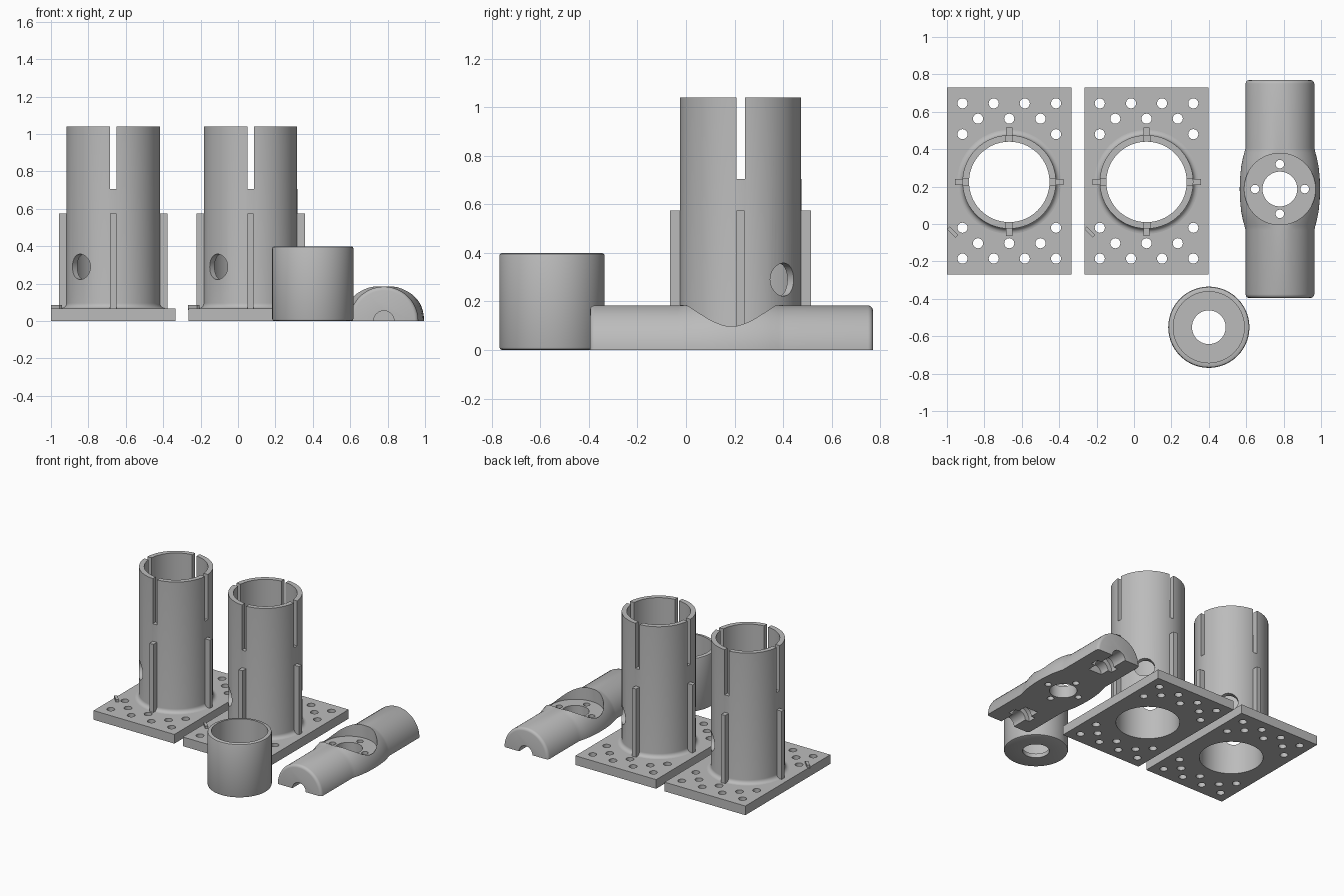
import bpy, bmesh, math
from mathutils import Matrix, Vector

cube = bpy.data.objects.get("Cube")
if cube:
    bpy.data.objects.remove(cube)

grey = bpy.data.materials.new("plain_grey")
grey.use_nodes = True
grey.diffuse_color = (0.5, 0.5, 0.5, 1)
grey.node_tree.nodes["Principled BSDF"].inputs["Base Color"].default_value = (0.5, 0.5, 0.5, 1)


def finish(bm, name):
    bmesh.ops.recalc_face_normals(bm, faces=bm.faces)
    me = bpy.data.meshes.new(name)
    bm.to_mesh(me)
    bm.free()
    me.materials.append(grey)
    ob = bpy.data.objects.new(name, me)
    bpy.context.collection.objects.link(ob)
    return ob


def box(name, centre, size, angle=0):
    bm = bmesh.new()
    m = Matrix.Translation(centre) @ Matrix.Rotation(angle, 4, 'Z') @ Matrix.Diagonal((*size, 1))
    bmesh.ops.create_cube(bm, size=1, matrix=m)
    return finish(bm, name)


def rod(name, centre, radius, length, axis=(0, 0, 1), sides=32):
    bm = bmesh.new()
    turn = Vector((0, 0, 1)).rotation_difference(Vector(axis)).to_matrix().to_4x4()
    bmesh.ops.create_cone(bm, cap_ends=True, segments=sides, radius1=radius, radius2=radius,
                          depth=length, matrix=Matrix.Translation(centre) @ turn)
    return finish(bm, name)


def skin(bm, rings, closed):
    """Join neighbouring rings of vertices with quads."""
    n = len(rings[0])
    last = len(rings) if closed else len(rings) - 1
    for i in range(last):
        a, b = rings[i], rings[(i + 1) % len(rings)]
        for j in range(n):
            k = (j + 1) % n
            bm.faces.new((a[j], a[k], b[k], b[j]))


def lathe(name, profile, x, y, sides=96):
    bm = bmesh.new()
    rings = []
    for s in range(sides):
        t = math.tau * s / sides
        rings.append([bm.verts.new((x + r * math.cos(t), y + r * math.sin(t), z)) for r, z in profile])
    skin(bm, rings, True)
    return finish(bm, name)


def cut(ob, cutters):
    """Subtract each cutter, keep the result and drop the cutter."""
    for c in cutters:
        c.hide_render = True
        mod = ob.modifiers.new("cut", 'BOOLEAN')
        mod.operation, mod.solver, mod.object = 'DIFFERENCE', 'EXACT', c
        dg = bpy.context.evaluated_depsgraph_get()
        dg.update()
        me = bpy.data.meshes.new_from_object(ob.evaluated_get(dg))
        ob.modifiers.clear()
        ob.data = me
        bpy.data.objects.remove(c)


def smooth(ob):
    ob.data.shade_smooth()
    ob.data.set_sharp_from_angle(angle=math.radians(32))


# Two flanged tubes
PLATE_TOP, RIB_TOP, SLOT_Z, TUBE_TOP = 0.068, 0.575, 0.705, 1.04
BORE, OUTER, TUBE_Y = 0.215, 0.25, 0.225


def flanged_tube(x, side):
    y = TUBE_Y
    # Drilled plate
    plate = box(side + "_mounting_plate", (x, 0.23, PLATE_TOP / 2), (0.665, 1.0, PLATE_TOP))
    holes = [rod("bore", (x, y, 0), BORE, 1, sides=96)]
    rows = [(0.415, (-0.25, -0.083, 0.083, 0.25)), (0.333, (-0.167, 0, 0.167)), (0.25, (-0.25, 0.25))]
    for dy, columns in rows:
        for sign in (-1, 1):
            holes += [rod("hole", (x + dx, 0.23 + sign * dy, 0), 0.027, 1, sides=24) for dx in columns]
    cut(plate, holes)
    smooth(plate)

    # Tube with a filleted foot
    f = 0.028
    foot = [(OUTER + f - f * math.sin(a), PLATE_TOP + f - f * math.cos(a))
            for a in (math.pi / 2 * i / 6 for i in range(7))]
    profile = [(BORE, PLATE_TOP - 0.01), (OUTER + f, PLATE_TOP - 0.01), *foot,
               (OUTER, TUBE_TOP), (BORE, TUBE_TOP)]
    tube = lathe(side + "_tube", profile, x, y)
    slot_mid, slot_h = (SLOT_Z + 1.2) / 2, 1.2 - SLOT_Z
    cut(tube, [box("slot", (x, y, slot_mid), (0.035, 0.7, slot_h)),
               box("slot", (x, y, slot_mid), (0.7, 0.035, slot_h)),
               rod("cross_hole", (x, y, 0.29), 0.068, 0.9, (1, 1, 0), 48)])
    smooth(tube)

    # Outer ribs
    for i in range(4):
        a = i * math.pi / 2
        mid = (x + 0.265 * math.cos(a), y + 0.265 * math.sin(a), (RIB_TOP + 0.05) / 2)
        box(f"{side}_rib_{i + 1}", mid, (0.05, 0.033, RIB_TOP - 0.05), a)

    # Small raised bar on the plate corner
    box(side + "_marker_bar", (x - 0.303, -0.043, 0.073), (0.065, 0.02, 0.026), -math.pi / 4)


flanged_tube(-0.667, "right")
flanged_tube(0.067, "left")

# Open cup with a hole in its floor
cup = lathe("cup", [(0.09, 0), (0.205, 0), (0.214, 0.004), (0.217, 0.012), (0.217, 0.388),
                    (0.214, 0.396), (0.205, 0.4), (0.19, 0.4), (0.19, 0.03), (0.09, 0.03)], 0.4, -0.552)
smooth(cup)

# Half-round handle with a wider middle
HX, HY, HALF, R = 0.78, 0.187, 0.583, 0.184
bulge = [(0.22, R), (0.195, 0.19), (0.165, 0.198), (0.12, 0.207), (0.06, 0.213)]
ends = [(HALF, R - 0.02), (HALF - 0.003, R - 0.01), (HALF - 0.01, R - 0.003), (HALF - 0.02, R)]
half = ends + bulge
stations = [(-d, r) for d, r in half] + [(0, 0.215)] + [(d, r) for d, r in reversed(half)]
bm = bmesh.new()
rings = []
for d, r in stations:
    arc = [math.pi * i / 48 for i in range(49)]
    rings.append([bm.verts.new((HX + r * math.cos(a), HY + d, min(r * math.sin(a), 0.185))) for a in arc])
skin(bm, rings, False)
bm.faces.new(rings[0])
bm.faces.new(rings[-1])
handle = finish(bm, "half_round_handle")

# Round seat, centre hole, screw holes and end channels
cutters = [rod("seat", (HX, HY, 0.59), 0.191, 1, sides=96),
           rod("centre_hole", (HX, HY, 0), 0.093, 1, sides=48)]
for i in range(4):
    a = i * math.pi / 2
    cutters.append(rod("screw_hole", (HX + 0.133 * math.cos(a), HY + 0.133 * math.sin(a), 0), 0.023, 1, sides=24))
for s in (-1, 1):
    cutters.append(rod("channel", (HX, HY + s * (HALF - 0.1), 0), 0.055, 0.3, (0, 1, 0)))
    cutters.append(rod("pocket", (HX, HY + s * (HALF - 0.15), 0), 0.09, 0.06, (0, 1, 0)))
cut(handle, cutters)
smooth(handle)
